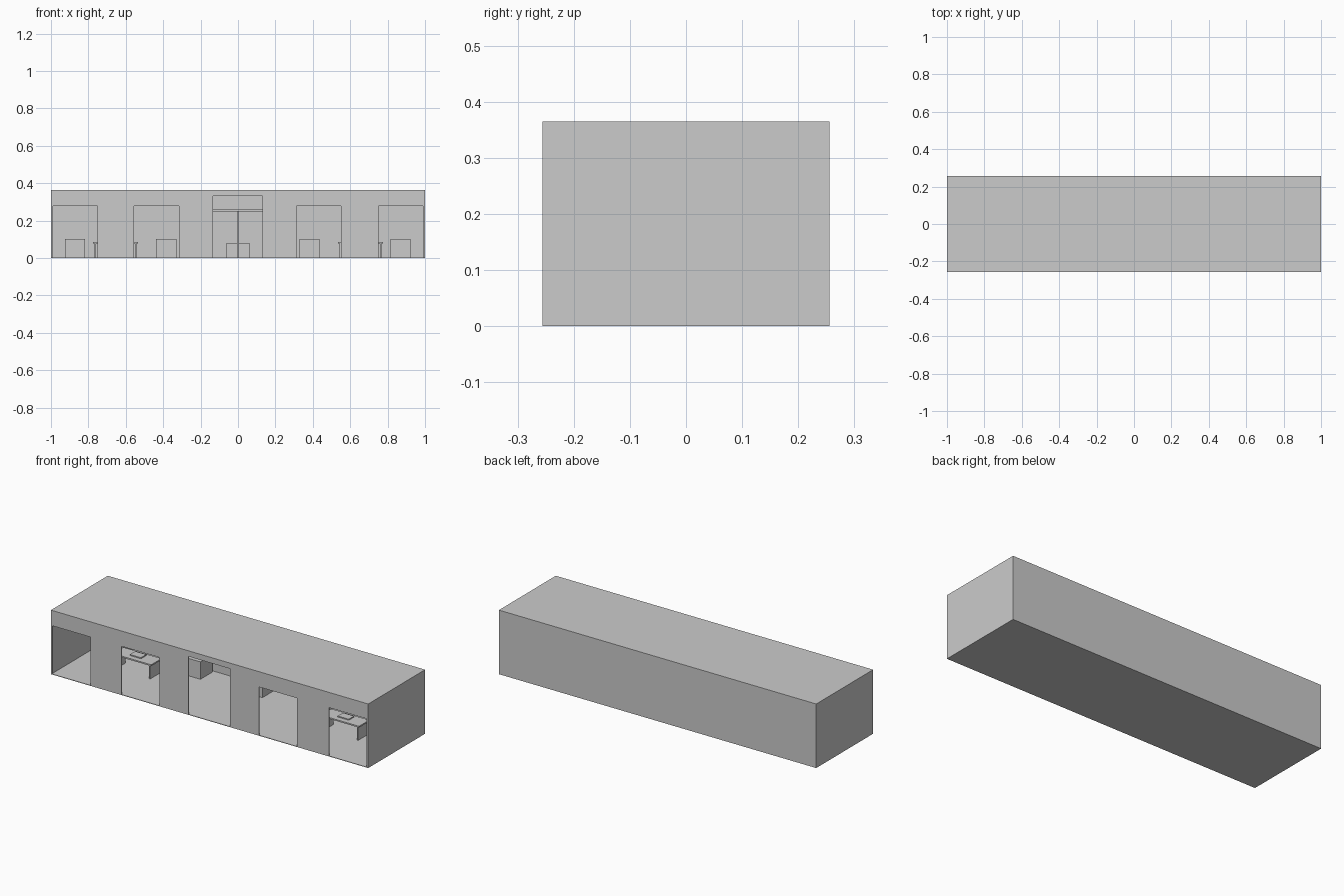
import bpy, bmesh
from mathutils import Vector

if "Cube" in bpy.data.objects:
    bpy.data.objects.remove(bpy.data.objects["Cube"])

W, D, H, T = 1.0, 0.256, 0.365, 0.005   # half width, half depth, height, wall thickness


def box(name, x0, x1, y0, y1, z0, z1):
    bm = bmesh.new()
    bmesh.ops.create_cube(bm, size=1)
    for v in bm.verts:
        v.co = Vector(((x0 + x1) / 2 + v.co.x * (x1 - x0),
                       (y0 + y1) / 2 + v.co.y * (y1 - y0),
                       (z0 + z1) / 2 + v.co.z * (z1 - z0)))
    return finish(name, bm)


def finish(name, bm):
    bmesh.ops.recalc_face_normals(bm, faces=bm.faces)
    me = bpy.data.meshes.new(name)
    bm.to_mesh(me)
    bm.free()
    ob = bpy.data.objects.new(name, me)
    bpy.context.collection.objects.link(ob)
    return ob


# Shell: floor, roof, back and end walls
box("floor", -W, W, -D, D, 0, 0.003)
box("roof", -W, W, -D, D, H - T, H)
box("back_wall", -W + T, W - T, D - T, D, 0.003, H - T)
for side, name in ((-1, "left"), (1, "right")):
    xs = sorted((side * W, side * (W - T)))
    box(name + "_wall", xs[0], xs[1], -D, D, 0.003, H - T)

# Front wall: one outline with five door openings, extruded
openings = [(-0.99, -0.752, 0.278), (-0.555, -0.315, 0.278), (-0.133, 0.13, 0.333),
            (0.312, 0.55, 0.278), (0.752, 0.99, 0.278)]
outline = [(W, H - T), (-W, H - T), (-W, 0.0)]
for x0, x1, h in openings:
    outline += [(x0, 0.0), (x0, h), (x1, h), (x1, 0.0)]
outline.append((W, 0.0))
bm = bmesh.new()
face = bm.faces.new([bm.verts.new((x, -D, z)) for x, z in outline])
ext = bmesh.ops.extrude_face_region(bm, geom=[face])
moved = [g for g in ext["geom"] if isinstance(g, bmesh.types.BMVert)]
bmesh.ops.translate(bm, verts=moved, vec=(0, T, 0))
finish("front_wall", bm)

# Cabinets along the back wall
for i, (x0, x1) in enumerate(((-0.925, -0.817), (-0.438, -0.328),
                              (0.328, 0.436), (0.815, 0.923))):
    box(f"cabinet_{i + 1}", x0, x1, 0.13, 0.24, 0, 0.102)
box("centre_cabinet", -0.065, 0.063, 0.13, 0.24, 0, 0.077)

# Two tables behind the piers, each with panel legs and a flat plate on top
for side, cx in (("left", -0.655), ("right", 0.655)):
    box(side + "_table_top", cx - 0.12, cx + 0.12, -0.018, 0.075, 0.079, 0.087)
    for s, n in ((-1, "a"), (1, "b")):
        lx = cx + s * 0.108
        box(f"{side}_table_leg_{n}", lx - 0.004, lx + 0.004, -0.015, 0.072, 0, 0.08)
    box(side + "_table_plate", cx - 0.035, cx + 0.035, 0.012, 0.06, 0.087, 0.093)

# Central post carrying a raised board
box("centre_post", -0.005, 0.005, 0.085, 0.097, 0, 0.25)
box("raised_board", -0.2, 0.2, 0.03, 0.15, 0.249, 0.261)
